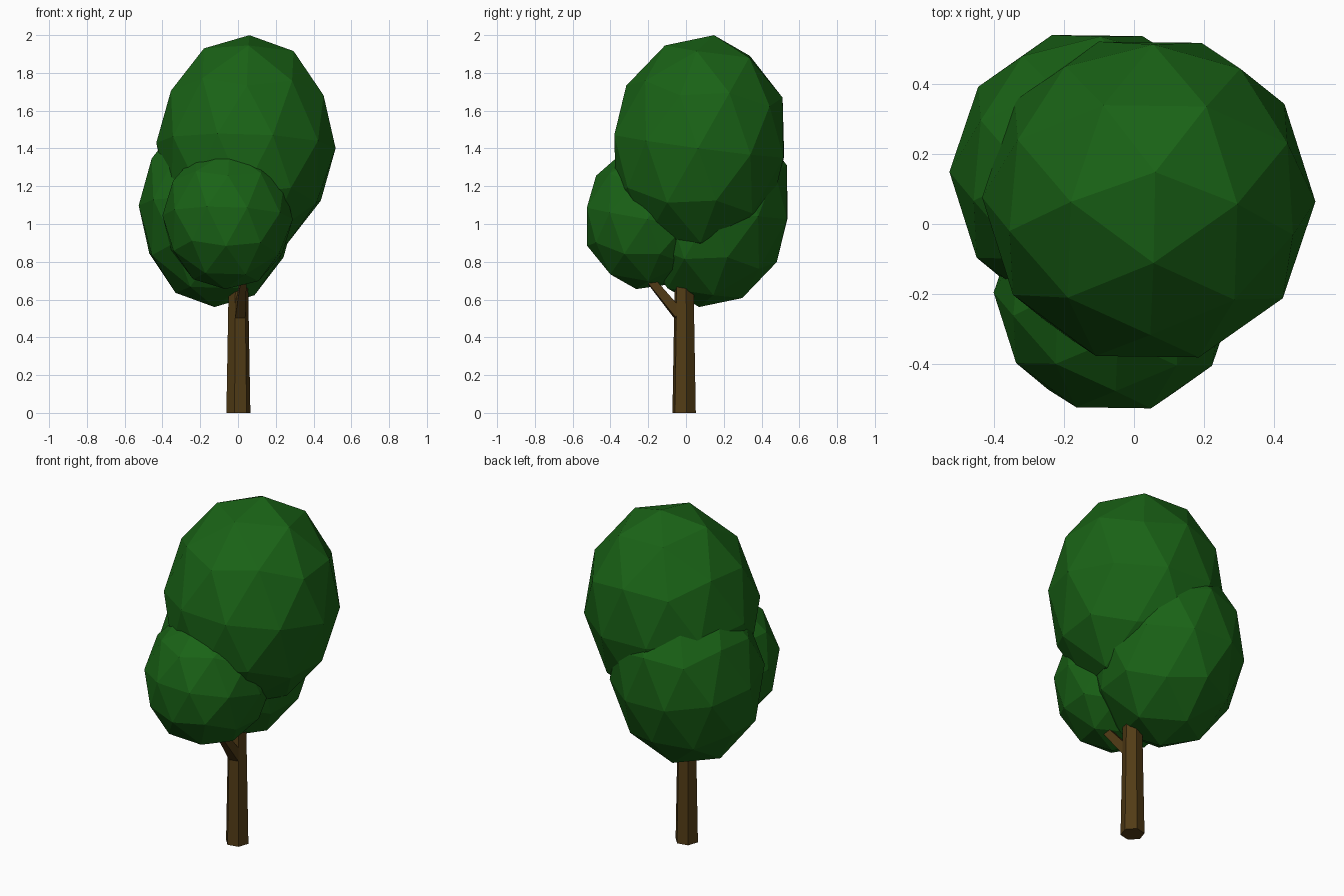
import bpy, bmesh
from math import radians, cos, sin
from mathutils import Matrix, Vector

if "Cube" in bpy.data.objects:
    bpy.data.objects.remove(bpy.data.objects["Cube"])


def material(name, color):
    m = bpy.data.materials.new(name)
    m.diffuse_color = (*color, 1)
    m.use_nodes = True
    m.node_tree.nodes["Principled BSDF"].inputs["Base Color"].default_value = m.diffuse_color
    return m


leaf = material("leaf_green", (0.010, 0.125, 0.008))
bark = material("bark_brown", (0.085, 0.045, 0.008))


def finish(name, bm, mat):
    bmesh.ops.recalc_face_normals(bm, faces=bm.faces)
    me = bpy.data.meshes.new(name)
    bm.to_mesh(me)
    bm.free()
    me.materials.append(mat)
    ob = bpy.data.objects.new(name, me)
    bpy.context.collection.objects.link(ob)


def foliage(name, center, radius, height, tilt):
    # stretched low-poly ball, leaning slightly backwards
    bm = bmesh.new()
    m = (Matrix.Translation(center)
         @ Matrix.Rotation(radians(-tilt), 4, 'X')
         @ Matrix.Rotation(radians(1.8), 4, 'Y')
         @ Matrix.Diagonal((radius, radius, height, 1))
         @ Matrix.Rotation(radians(-18.5), 4, 'Z'))
    bmesh.ops.create_icosphere(bm, subdivisions=2, radius=1, matrix=m)
    finish(name, bm, leaf)


def loft(name, rings, mat):
    # skin a list of equal-sized rings and cap both ends
    bm = bmesh.new()
    vs = [[bm.verts.new(p) for p in ring] for ring in rings]
    n = len(vs[0])
    for a, b in zip(vs, vs[1:]):
        for i in range(n):
            j = (i + 1) % n
            bm.faces.new((a[i], a[j], b[j], b[i]))
    bm.faces.new(vs[0][::-1])
    bm.faces.new(vs[-1])
    finish(name, bm, mat)


# Foliage clumps
foliage("foliage_top", (0.042, 0.07, 1.415), 0.475, 0.59, 7.6)
foliage("foliage_front", (-0.055, -0.20, 1.035), 0.345, 0.385, 9.5)
foliage("foliage_back", (-0.108, 0.143, 1.085), 0.418, 0.53, 8)


# Six-sided tapering trunk
def hexagon(r, z):
    return [(0.002 + r * cos(radians(12 + 60 * i)),
             -0.01 + r * sin(radians(12 + 60 * i)), z) for i in range(6)]


loft("trunk", [hexagon(0.065, 0), hexagon(0.053, 0.66), hexagon(0.045, 0.9)], bark)

# Branch growing from the front face of the trunk
loft("branch", [
    [(-0.015, -0.05, 0.49), (0.038, -0.04, 0.49), (0.038, -0.04, 0.60), (-0.015, -0.05, 0.60)],
    [(-0.015, -0.062, 0.50), (0.038, -0.05, 0.50), (0.038, -0.05, 0.58), (-0.015, -0.062, 0.58)],
    [(0.012, -0.20, 0.68), (0.045, -0.195, 0.68), (0.045, -0.165, 0.71), (0.012, -0.17, 0.71)],
    [(0.018, -0.235, 0.74), (0.04, -0.235, 0.74), (0.04, -0.21, 0.76), (0.018, -0.21, 0.76)],
], bark)
